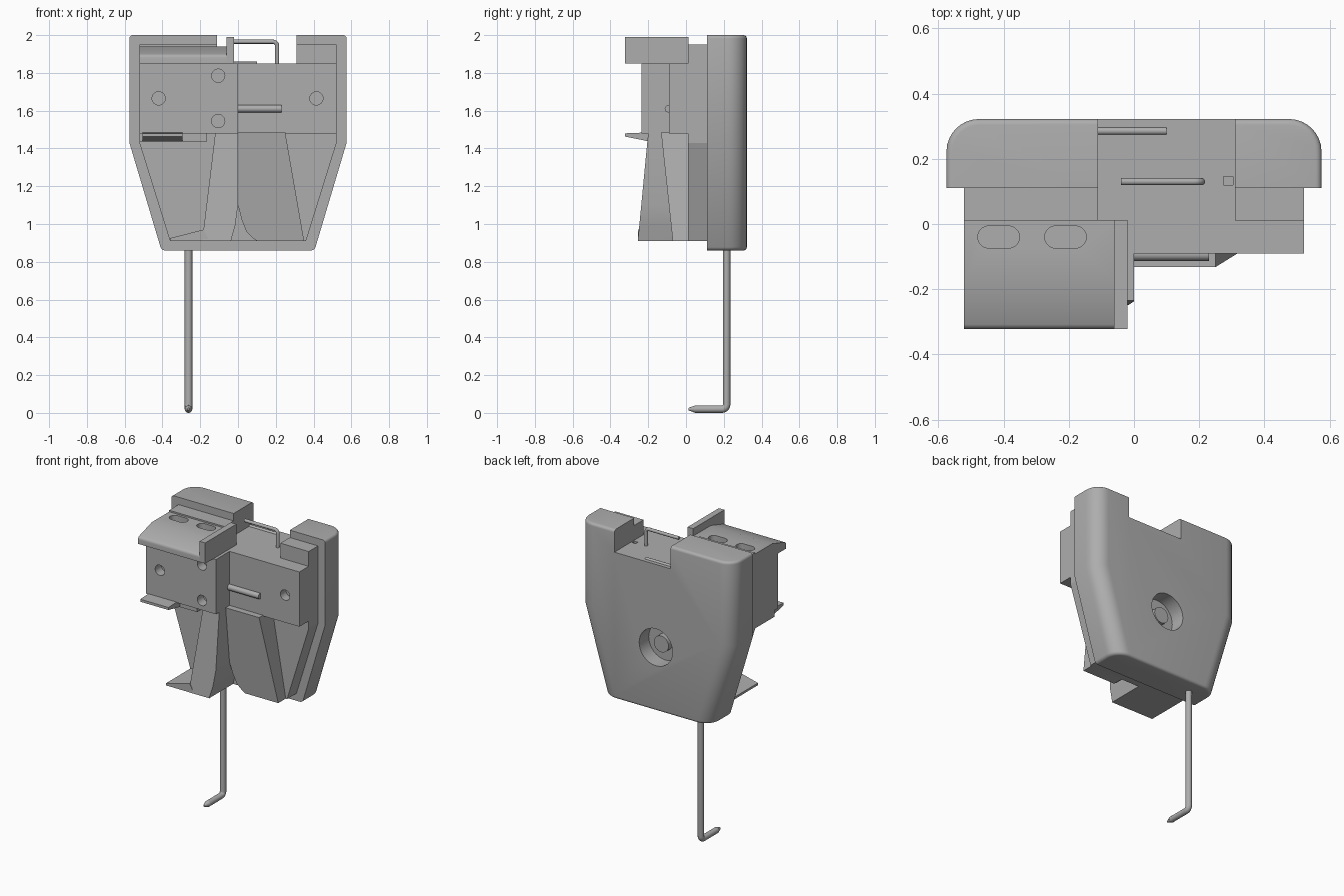
import bpy, bmesh, math
from mathutils import Matrix, Vector

cube = bpy.data.objects.get("Cube")
if cube:
    bpy.data.objects.remove(cube, do_unlink=True)

grey = bpy.data.materials.new("plain grey")
grey.use_nodes = True
colour = (0.42, 0.42, 0.42, 1)
grey.diffuse_color = colour
grey.node_tree.nodes["Principled BSDF"].inputs["Base Color"].default_value = colour


def finish(bm, name):
    bmesh.ops.recalc_face_normals(bm, faces=bm.faces)
    mesh = bpy.data.meshes.new(name)
    bm.to_mesh(mesh)
    bm.free()
    mesh.materials.append(grey)
    ob = bpy.data.objects.new(name, mesh)
    bpy.context.collection.objects.link(ob)
    return ob


def activate(ob):
    bpy.ops.object.select_all(action='DESELECT')
    ob.select_set(True)
    bpy.context.view_layer.objects.active = ob


def smooth(ob):
    activate(ob)
    bpy.ops.object.shade_smooth_by_angle(angle=math.radians(35))


def loft(a, b):
    """Solid between two matching rings of points."""
    bm = bmesh.new()
    va, vb = [bm.verts.new(p) for p in a], [bm.verts.new(p) for p in b]
    bm.faces.new(va)
    bm.faces.new(vb[::-1])
    for i in range(len(va)):
        j = (i + 1) % len(va)
        bm.faces.new((va[j], va[i], vb[i], vb[j]))
    bmesh.ops.recalc_face_normals(bm, faces=bm.faces)
    return bm


def prism_y(profile, y0, y1):
    return loft([(x, y0, z) for x, z in profile], [(x, y1, z) for x, z in profile])


def prism_x(profile, x0, x1):
    return loft([(x0, y, z) for y, z in profile], [(x1, y, z) for y, z in profile])


def box(x0, x1, y0, y1, z0, z1):
    return prism_y([(x0, z0), (x1, z0), (x1, z1), (x0, z1)], y0, y1)


def cylinder(start, end, r, r2=None):
    a, b = Vector(start), Vector(end)
    bm = bmesh.new()
    turn = (b - a).to_track_quat('Z', 'Y').to_matrix().to_4x4()
    bmesh.ops.create_cone(bm, cap_ends=True, segments=32, radius1=r,
                          radius2=r if r2 is None else r2, depth=(b - a).length,
                          matrix=Matrix.Translation((a + b) / 2) @ turn)
    return bm


def cut(ob, *cutters):
    for bm in cutters:
        tool = finish(bm, "cutter")
        tool.hide_render = True
        activate(ob)
        mod = ob.modifiers.new("cut", 'BOOLEAN')
        mod.operation, mod.solver, mod.object = 'DIFFERENCE', 'EXACT', tool
        bpy.ops.object.modifier_apply(modifier=mod.name)
        bpy.data.objects.remove(tool, do_unlink=True)


def wire(name, points, r):
    curve = bpy.data.curves.new(name, 'CURVE')
    curve.dimensions = '3D'
    curve.bevel_depth, curve.bevel_resolution, curve.use_fill_caps = r, 4, True
    spline = curve.splines.new('POLY')
    spline.points.add(len(points) - 1)
    for p, co in zip(spline.points, points):
        p.co = (*co, 1)
    ob = bpy.data.objects.new(name, curve)
    bpy.context.collection.objects.link(ob)
    curve.materials.append(grey)
    activate(ob)
    bpy.ops.object.convert(target='MESH')
    smooth(bpy.context.view_layer.objects.active)


def outline(half, shoulder, foot, base, top):
    """Tapered shield outline with the notch in its top edge."""
    return [(-half, top), (-half, shoulder), (-foot, base), (foot, base), (half, shoulder),
            (half, top), (0.31, top), (0.31, 1.85), (-0.11, 1.85), (-0.11, top)]


# Back housing, well rounded along its rear side edges
bm = prism_y(outline(0.575, 1.43, 0.405, 0.86, 2.0), 0.11, 0.322)
sides = [e for e in bm.edges if all(v.co.y > 0.3 and abs(v.co.x) > 0.4 for v in e.verts)
         and abs(e.verts[0].co.z - e.verts[1].co.z) > 0.1]
bmesh.ops.bevel(bm, geom=sides, offset=0.1, segments=8, profile=0.5, affect='EDGES')
rims = []
for e in bm.edges:
    a, b = (v.co for v in e.verts)
    on_rim = abs(a.z - b.z) < 0.001 and (a.z > 1.99 or a.z < 0.87)
    in_notch = all(-0.12 < p.x < 0.32 and p.z > 1.5 for p in (a, b)) and abs(a.x - b.x) < 0.001
    if on_rim and not in_notch and max(a.y, b.y) > 0.12:
        rims.append(e)
bmesh.ops.bevel(bm, geom=rims, offset=0.018, segments=4, profile=0.5, affect='EDGES')
housing = finish(bm, "back_housing")
cut(housing, cylinder((0, 0.22, 1.29), (0, 0.4, 1.29), 0.125),
    box(0.275, 0.303, 0.12, 0.145, 1.8, 1.9))
smooth(housing)
smooth(finish(cylinder((0, 0.2, 1.29), (0, 0.265, 1.29), 0.055), "rear_boss"))

# Inset front layer
finish(prism_y(outline(0.522, 1.43, 0.36, 0.91, 1.95), 0.01, 0.12), "front_layer")

# Upper blocks with round blind holes
left = finish(box(-0.522, 0, -0.235, 0.02, 1.48, 1.85), "upper_block_right")
cut(left, *[cylinder((x, -0.3, z), (x, -0.17, z), 0.035)
            for x, z in ((-0.105, 1.785), (-0.42, 1.665), (-0.105, 1.545))])
smooth(left)
right = finish(box(0, 0.522, -0.09, 0.02, 1.48, 1.85), "upper_block_left")
cut(right, cylinder((0.415, -0.2, 1.665), (0.415, -0.03, 1.665), 0.035))
smooth(right)

# Sloped cap with two slots, and its raised lip
bm = prism_x([(0.01, 1.85), (0.01, 1.94), (-0.175, 1.94), (-0.322, 1.895), (-0.322, 1.85)],
             -0.522, -0.06)
front = [e for e in bm.edges if all(v.co.y < -0.3 and v.co.z > 1.87 for v in e.verts)]
bmesh.ops.bevel(bm, geom=front, offset=0.015, segments=4, profile=0.5, affect='EDGES')
cap = finish(bm, "sloped_cap")
for x in (-0.415, -0.21):
    arcs = []
    for i in range(24):
        t = 2 * math.pi * (i + 0.5) / 24
        arcs.append((x + math.copysign(0.03, math.cos(t)) + 0.034 * math.cos(t),
                     -0.04 + 0.034 * math.sin(t)))
    cut(cap, loft([(*p, 1.9) for p in arcs], [(*p, 2.0) for p in arcs]))
smooth(cap)
finish(box(-0.062, -0.02, -0.322, 0.012, 1.85, 1.99), "cap_lip")

# Thin shelf under the right block
finish(prism_x([(-0.322, 1.48), (-0.322, 1.463), (-0.2, 1.438), (-0.2, 1.485)],
               -0.505, -0.295), "shelf")
finish(box(-0.522, -0.165, -0.2, 0.02, 1.437, 1.485), "shelf_root")

# Flared opening between the two legs
def flare():
    return prism_y([(-0.04, 0.89), (-0.035, 0.92), (-0.015, 0.99), (0, 1.1), (0.02, 1.02),
                    (0.045, 0.96), (0.08, 0.925), (0.11, 0.905), (0.11, 0.89)], -0.4, 0.0)


# Right leg leans forward and ends in a flat foot
leg = finish(loft([(-0.12, 0.02, 1.485), (0, 0.02, 1.485), (0, -0.2, 1.485), (-0.12, -0.2, 1.485)],
                  [(-0.19, 0.02, 0.91), (0, 0.02, 0.91), (0, -0.255, 0.91), (-0.19, -0.255, 0.91)]),
             "right_leg")
cut(leg, flare())
smooth(leg)
finish(prism_y([(-0.36, 0.91), (-0.36, 0.925), (-0.184, 0.97), (-0.15, 0.91)],
               -0.254, 0.02), "right_foot")

# Left leg leans back
ramp = finish(loft([(0, 0.02, 1.485), (0.25, 0.02, 1.485), (0.25, -0.132, 1.485), (0, -0.132, 1.485)],
                   [(0, 0.02, 0.91), (0.35, 0.02, 0.91), (0.35, -0.07, 0.91), (0, -0.07, 0.91)]),
              "left_leg")
cut(ramp, flare())
smooth(ramp)

# Pins and wire staple
wire("front_pin", [(-0.02, -0.093, 1.61), (0.22, -0.093, 1.61), (0.23, -0.093, 1.61)], 0.02)
wire("rear_pin", [(-0.12, 0.285, 1.847), (0.1, 0.285, 1.847)], 0.012)
bend = [(0.185 + 0.022 * math.sin(t), 0.13, 1.943 + 0.022 * math.cos(t))
        for t in (i * math.pi / 12 for i in range(7))]
wire("staple", [(-0.04, 0.13, 1.965)] + bend + [(0.207, 0.13, 1.82)], 0.011)

# Hanging rod with a bent, pointed end
bend = [(-0.262, 0.19 + 0.025 * math.cos(t), 0.045 - 0.025 * math.sin(t))
        for t in (i * math.pi / 12 for i in range(7))]
wire("hanging_rod", [(-0.262, 0.215, 0.9)] + bend + [(-0.262, 0.05, 0.02)], 0.02)
smooth(finish(cylinder((-0.262, 0.05, 0.02), (-0.262, 0.012, 0.02), 0.02, 0.006), "rod_tip"))
